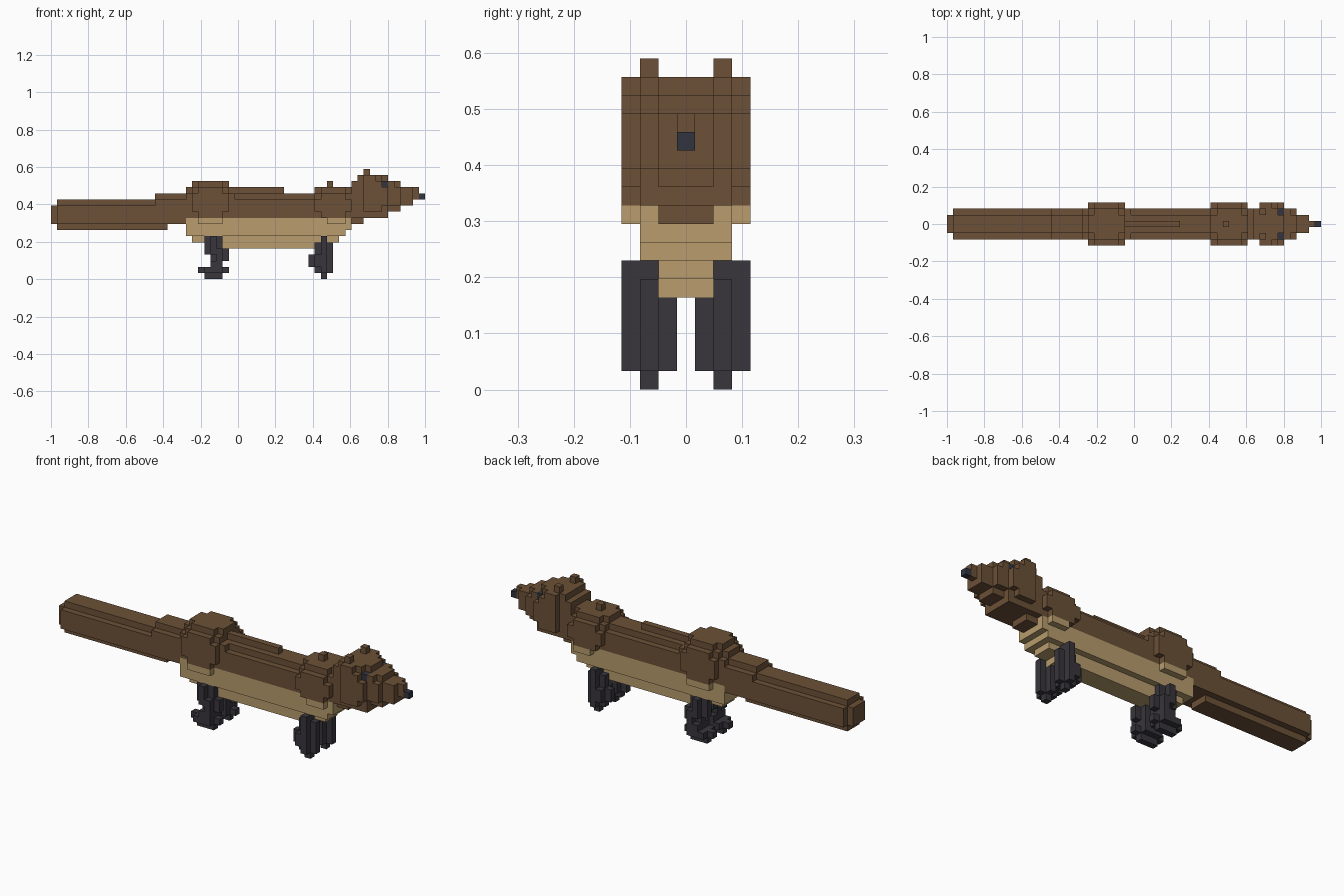
import bpy, bmesh, math
from mathutils import Vector

cube = bpy.data.objects.get("Cube")
if cube:
    bpy.data.objects.remove(cube, do_unlink=True)

V = 2 / 61          # edge of one block; the animal is 61 blocks long


def material(name, rgb):
    m = bpy.data.materials.new(name)
    m.use_nodes = True
    m.diffuse_color = (*rgb, 1)
    bsdf = m.node_tree.nodes["Principled BSDF"]
    bsdf.inputs["Base Color"].default_value = (*rgb, 1)
    bsdf.inputs["Roughness"].default_value = 0.9
    return m


BROWN = material("brown_fur", (0.150, 0.082, 0.038))
TAN = material("tan_belly", (0.480, 0.335, 0.155))
BLACK = material("black_legs", (0.040, 0.036, 0.045))
DARK = material("dark_eyes_nose", (0.032, 0.036, 0.050))

blocks = {}         # (i, j, k) -> part name
colours = {}        # part name -> material


def part(name, mat, boxes, sides=(1, -1), replace=False):
    """Fill boxes (i0, i1, j0, j1, k0, k1), inclusive, mirrored over j."""
    colours[name] = mat
    for i0, i1, j0, j1, k0, k1 in boxes:
        for i in range(i0, i1 + 1):
            for j in range(j0, j1 + 1):
                for k in range(k0, k1 + 1):
                    for s in sides:
                        if replace:
                            blocks[i, s * j, k] = name
                        else:
                            blocks.setdefault((i, s * j, k), name)


# Eyes and nose
part("eyes", DARK, [(54, 54, 2, 2, 15, 15)])
part("nose", DARK, [(60, 60, 0, 0, 13, 13)])

# Head: skull, cheeks, stepped snout, ears
part("head", BROWN, [
    (49, 49, 0, 2, 10, 15), (50, 53, 0, 2, 10, 16),
    (54, 54, 0, 1, 10, 16), (54, 54, 2, 2, 10, 14),
    (51, 52, 3, 3, 11, 16), (53, 53, 3, 3, 11, 15), (54, 54, 3, 3, 12, 14),
    (55, 56, 0, 1, 11, 15), (55, 55, 2, 2, 12, 15), (56, 56, 2, 2, 12, 14),
    (57, 58, 0, 1, 12, 14), (59, 59, 0, 0, 13, 14)])
part("ears", BROWN, [(51, 51, 2, 2, 17, 17)])

# Back: stepped ridge, rounded hips and shoulders
part("back", BROWN, [
    (22, 50, 0, 2, 10, 12), (22, 50, 0, 1, 13, 13),
    (29, 37, 0, 0, 14, 14), (49, 50, 0, 1, 9, 9)])
part("hips", BROWN, [
    (22, 29, 0, 2, 13, 13), (22, 28, 0, 1, 14, 14), (23, 28, 2, 2, 14, 14),
    (24, 27, 2, 2, 15, 15), (23, 28, 0, 1, 15, 15),
    (23, 28, 3, 3, 11, 13), (24, 27, 3, 3, 10, 14)])
part("shoulders", BROWN, [
    (43, 48, 0, 2, 13, 13), (43, 48, 0, 1, 14, 14), (44, 47, 2, 2, 14, 14),
    (43, 48, 3, 3, 11, 12), (44, 47, 3, 3, 10, 13), (45, 45, 0, 0, 15, 15)])

# Tail: square bar with notched corners, thicker root
part("tail", BROWN, [
    (0, 0, 0, 1, 9, 11),
    (1, 18, 0, 1, 8, 12), (1, 21, 0, 2, 9, 11),
    (17, 21, 0, 2, 12, 12), (17, 21, 0, 1, 13, 13)])

# Belly: keel narrowing downward, chest stepping up to the neck
part("belly", TAN, [
    (22, 47, 0, 2, 7, 9), (48, 48, 0, 2, 8, 9), (49, 49, 0, 1, 9, 9),
    (23, 46, 0, 1, 6, 6), (27, 44, 0, 1, 5, 5),
    (24, 27, 3, 3, 9, 9), (45, 47, 3, 3, 9, 9)])

# Legs: for each height the block range along x; outer columns are trimmed
LEGS = {
    "hind_leg": [(25, 27), (24, 28), (26, 27), (26, 28), (25, 28), (25, 27), (25, 27)],
    "front_leg": [(44, 44), (43, 45), (42, 45), (42, 45), (43, 45), (43, 45), (44, 44)],
}
for leg, rows in LEGS.items():
    for side, sign in (("left", 1), ("right", -1)):
        boxes = []
        for k, (a, b) in enumerate(rows):
            boxes.append((a, b, 2, 2, k, k))
            if k > 0:
                t = 1 if b - a > 1 else 0
                boxes.append((a + t, b - t, 1, 1, k, k))
                boxes.append((a + t, b - t, 3, 3, k, k))
        part(f"{leg}_{side}", BLACK, boxes, sides=(sign,))

# Turn every part into a mesh of its exposed block faces
AXES = [Vector((1, 0, 0)), Vector((0, 1, 0)), Vector((0, 0, 1))]
for name, mat in colours.items():
    bm = bmesh.new()
    for (i, j, k), owner in blocks.items():
        if owner != name:
            continue
        centre = Vector((i - 30, j, k + 0.5))
        for a in range(3):
            for s in (1, -1):
                n = AXES[a] * s
                if (i + int(n.x), j + int(n.y), k + int(n.z)) in blocks:
                    continue
                u, v = AXES[(a + 1) % 3] * s, AXES[(a + 2) % 3]
                bm.faces.new([bm.verts.new((centre + (n + u * p + v * q) / 2) * V)
                              for p, q in ((-1, -1), (1, -1), (1, 1), (-1, 1))])
    bmesh.ops.remove_doubles(bm, verts=bm.verts[:], dist=V / 100)
    bmesh.ops.dissolve_limit(bm, angle_limit=math.radians(1),
                             verts=bm.verts[:], edges=bm.edges[:])
    mesh = bpy.data.meshes.new(name)
    bm.to_mesh(mesh)
    bm.free()
    mesh.materials.append(mat)
    bpy.context.collection.objects.link(bpy.data.objects.new(name, mesh))
